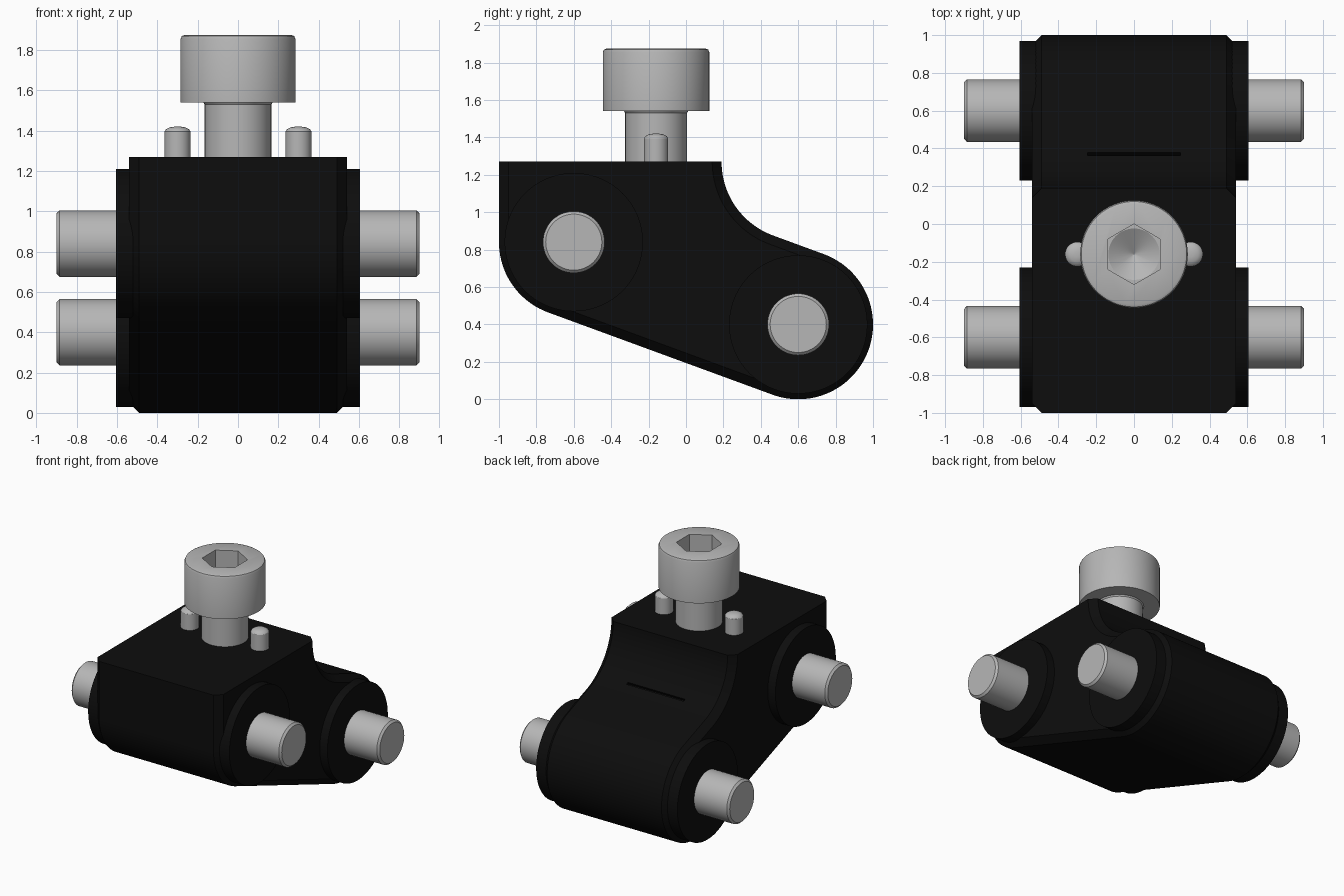
import bpy, bmesh, math
from mathutils import Matrix, Vector

if "Cube" in bpy.data.objects:
    bpy.data.objects.remove(bpy.data.objects["Cube"])


def material(name, value):
    m = bpy.data.materials.new(name)
    m.diffuse_color = (value, value, value, 1)
    m.use_nodes = True
    m.node_tree.nodes["Principled BSDF"].inputs["Base Color"].default_value = m.diffuse_color
    return m


BLACK = material("black_anodised", 0.004)
STEEL = material("steel_grey", 0.47)


def make(name, bm, mat):
    bmesh.ops.recalc_face_normals(bm, faces=bm.faces)
    mesh = bpy.data.meshes.new(name)
    bm.to_mesh(mesh)
    bm.free()
    mesh.materials.append(mat)
    ob = bpy.data.objects.new(name, mesh)
    bpy.context.collection.objects.link(ob)
    return ob


def select(ob):
    bpy.ops.object.select_all(action='DESELECT')
    ob.select_set(True)
    bpy.context.view_layer.objects.active = ob


def smooth(ob):
    select(ob)
    bpy.ops.object.shade_smooth_by_angle(angle=math.radians(30))


def cut(ob, cutter):
    mod = ob.modifiers.new("cut", 'BOOLEAN')
    mod.operation, mod.solver, mod.object = 'DIFFERENCE', 'EXACT', cutter
    select(ob)
    bpy.ops.object.modifier_apply(modifier=mod.name)
    bpy.data.objects.remove(cutter)


def loft(rings):
    """Skin matching closed rings and cap both ends."""
    bm = bmesh.new()
    loops = [[bm.verts.new(p) for p in r] for r in rings]
    n = len(loops[0])
    for a, b in zip(loops, loops[1:]):
        for i in range(n):
            j = (i + 1) % n
            bm.faces.new((a[i], a[j], b[j], b[i]))
    bm.faces.new(loops[0])
    bm.faces.new(loops[-1])
    return bm


def turned(name, pts, at, mat, sides=64, side=0):
    """Turned solid from (radius, height) points; side = +-1 lays it along x."""
    bm = loft([[(r * math.sin(2 * math.pi * i / sides),
                 r * math.cos(2 * math.pi * i / sides), h)
                for i in range(sides)] for r, h in pts])
    if side:
        bm.transform(Matrix.Rotation(side * math.pi / 2, 4, 'Y'))
    bm.transform(Matrix.Translation(at))
    ob = make(name, bm, mat)
    smooth(ob)
    return ob


# Pivot centres in the y-z plane
PIVOTS = {"front": (-0.6, 0.84), "rear": (0.6, 0.4)}
R, TOP, HOLLOW = 0.4, 1.27, 0.42
TILT = math.atan2(1.2, 0.44)      # normal of the sloping sides


def arc(c, r, a0, a1, n):
    return [(c[0] + r * math.cos(a0 + (a1 - a0) * i / n),
             c[1] + r * math.sin(a0 + (a1 - a0) * i / n)) for i in range(n + 1)]


def outline(d):
    """Link profile, inset by d everywhere but along the flat top."""
    pts = [(-1 + d, TOP)]
    pts += arc(PIVOTS["front"], R - d, math.pi, math.pi + TILT, 20)
    pts += arc(PIVOTS["rear"], R - d, TILT - math.pi, TILT, 48)
    pts += arc((0.19 + HOLLOW, TOP), HOLLOW + d, math.pi + TILT, math.pi, 24)
    return pts


# Body with chamfered side edges
body = make("link_body", loft([[(x, y, z) for y, z in outline(d)] for x, d in
            ((-0.54, 0.05), (-0.49, 0), (0.49, 0), (0.54, 0.05))]), BLACK)

# Narrow slot in the hollow behind the top
bm = bmesh.new()
bmesh.ops.create_cube(bm, size=1)
bm.transform(Matrix.Translation((0, 0.37, 0.925)) @ Matrix.Rotation(-0.6, 4, 'X')
             @ Matrix.Diagonal(Vector((0.49, 0.018, 0.05, 1))))
cut(body, make("slot_cutter", bm, BLACK))
smooth(body)

# Round bosses and pivot pins on both sides
for side, label in ((-1, "left"), (1, "right")):
    for end, (y, z) in PIVOTS.items():
        turned(f"{end}_{label}_boss", [(0.37, 0.5), (0.37, 0.605)],
               (0, y, z), BLACK, 72, side)
        turned(f"{end}_{label}_pin", [(0.165, 0.55), (0.165, 0.885), (0.15, 0.9)],
               (0, y, z), STEEL, 64, side)
    # Locating dowel with a domed tip
    turned(f"{label}_dowel", [(0.065, 1.2), (0.065, 1.395), (0.058, 1.406),
                              (0.04, 1.416), (0.015, 1.42)],
           (side * 0.3, -0.16, 0), STEEL, 32)

# Cap screw with hexagonal socket and conical bottom
AXIS = (0, -0.16, 0)
screw = turned("cap_screw", [(0.165, 1.2), (0.165, 1.53), (0.172, 1.54), (0.285, 1.54),
                             (0.285, 1.855), (0.279, 1.869), (0.265, 1.875)], AXIS, STEEL)
cut(screw, turned("socket_cutter", [(0.16, 1.70), (0.16, 1.95)], AXIS, STEEL, 6))
cut(screw, turned("cone_cutter", [(0.001, 1.62), (0.136, 1.70), (0.136, 1.72)], AXIS, STEEL, 48))
smooth(screw)
